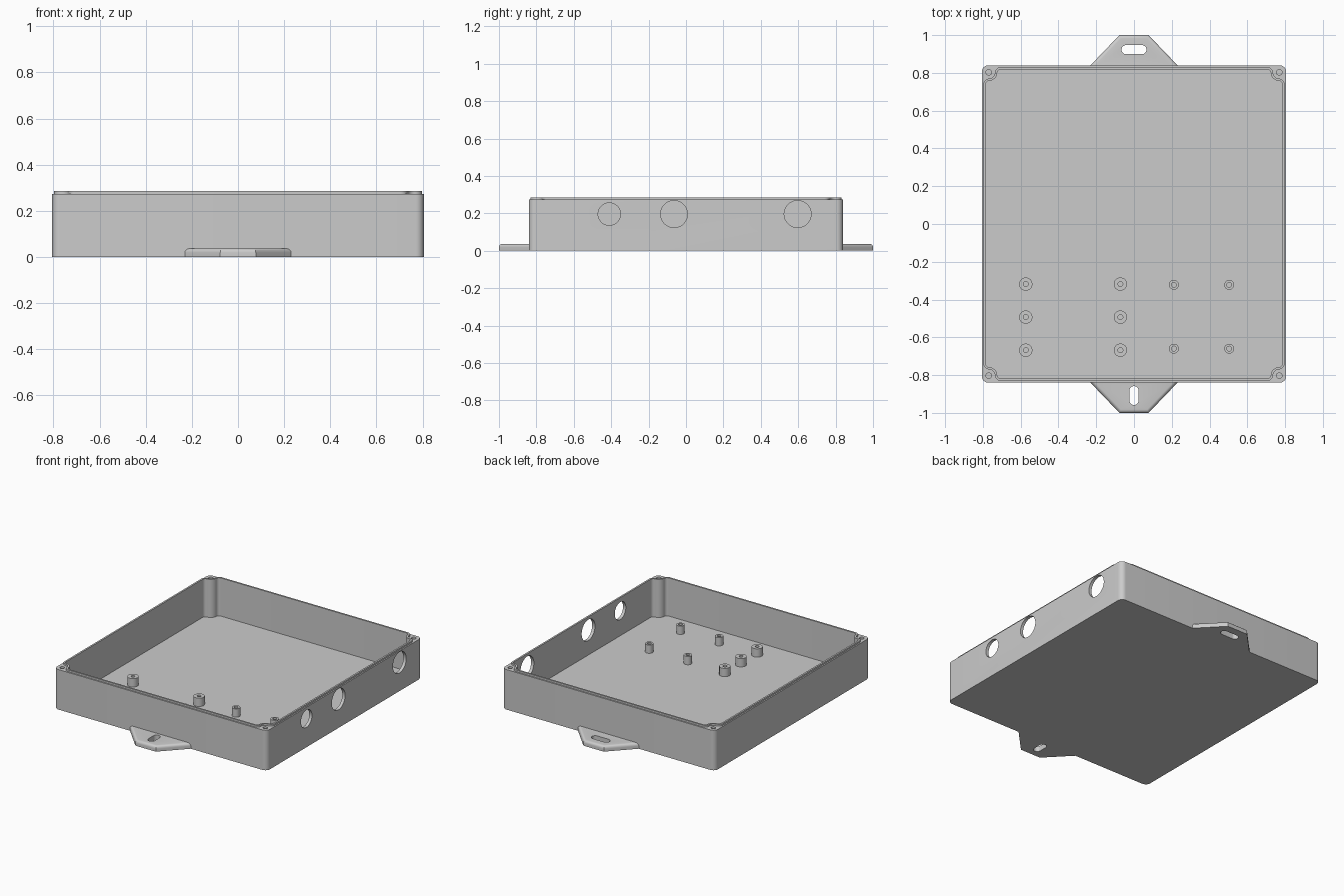
import bpy, bmesh
from math import sin, cos, pi, atan2, sqrt, radians
from mathutils import Matrix

if "Cube" in bpy.data.objects:
    bpy.data.objects.remove(bpy.data.objects["Cube"])

grey = bpy.data.materials.new("plain grey")
grey.use_nodes = True
GREY = (0.6, 0.6, 0.6, 1)
grey.diffuse_color = GREY
grey.node_tree.nodes["Principled BSDF"].inputs["Base Color"].default_value = GREY

HX, HY = 0.806, 0.84          # outer half sizes
RIM, LIP, FLOOR = 0.274, 0.286, 0.025
BOSS = 0.037                  # screw centre distance from the outer walls


def finish(name, bm):
    bmesh.ops.recalc_face_normals(bm, faces=bm.faces)
    mesh = bpy.data.meshes.new(name)
    bm.to_mesh(mesh)
    bm.free()
    mesh.materials.append(grey)
    obj = bpy.data.objects.new(name, mesh)
    bpy.context.collection.objects.link(obj)
    return obj


def prism_bm(points, z0, z1):
    bm = bmesh.new()
    face = bm.faces.new([bm.verts.new((x, y, z0)) for x, y in points])
    top = bmesh.ops.extrude_face_region(bm, geom=[face])["geom"]
    bmesh.ops.translate(bm, vec=(0, 0, z1 - z0),
                        verts=[v for v in top if isinstance(v, bmesh.types.BMVert)])
    return bm


def prism(name, points, z0, z1):
    return finish(name, prism_bm(points, z0, z1))


def cylinder(name, radius, depth, matrix):
    bm = bmesh.new()
    bmesh.ops.create_cone(bm, cap_ends=True, segments=48, radius1=radius,
                          radius2=radius, depth=depth, matrix=matrix)
    return finish(name, bm)


def arc(cx, cy, r, a0, a1, n=10):
    return [(cx + r * cos(a0 + (a1 - a0) * i / n),
             cy + r * sin(a0 + (a1 - a0) * i / n)) for i in range(n + 1)]


def four_corners(corner):
    """Mirror a +x +y corner path into a closed counter-clockwise outline."""
    back = corner[::-1]
    return (corner + [(-x, y) for x, y in back]
            + [(-x, -y) for x, y in corner] + [(x, -y) for x, y in back])


def notched_outline(inset):
    """Outline inside the walls that curves around the corner screw bosses."""
    hx, cx, cy = HX - inset, HX - BOSS, HY - BOSS
    r, f = 0.024 + inset, 0.041 - inset
    side = hx - f - cx
    drop = sqrt((r + f) ** 2 - side ** 2)
    a = atan2(drop, -side)
    first = arc(cx + side, cy - drop, f, 0, a)
    boss = arc(cx, cy, r, atan2(-drop, side), atan2(-side, drop) - pi
               if side > 0 else -pi + atan2(-side, drop))
    last = arc(cx - drop, cy + side, f, pi / 2 - a, pi / 2)
    return four_corners(first + boss[1:-1] + last)


def cut(obj, cutter):
    mod = obj.modifiers.new("cut", "BOOLEAN")
    mod.operation, mod.solver, mod.object = "DIFFERENCE", "EXACT", cutter
    cutter.hide_render = True
    bpy.context.view_layer.objects.active = obj
    bpy.ops.object.modifier_apply(modifier=mod.name)
    bpy.data.objects.remove(cutter)


parts = []

# Tray: rounded block, hollowed out around the corner bosses
R = 0.035
tray = prism("tray", four_corners(arc(HX - R, HY - R, R, 0, pi / 2)), 0, RIM)
cut(tray, prism("cavity", notched_outline(0.021), FLOOR, 0.4))

# Corner screw holes
for sx in (-1, 1):
    for sy in (-1, 1):
        spot = Matrix.Translation((sx * (HX - BOSS), sy * (HY - BOSS), RIM))
        cut(tray, cylinder("screw_hole", 0.015, 0.3, spot))

# Cable holes through the +x wall
for y, r in ((-0.41, 0.06), (-0.064, 0.072), (0.597, 0.072)):
    place = Matrix.Translation((HX, y, 0.196)) @ Matrix.Rotation(pi / 2, 4, "Y")
    cut(tray, cylinder("cable_hole", r, 0.12, place))
parts.append(tray)

# Raised sealing lip
lip = prism("sealing_lip", notched_outline(0.009), RIM - 0.0005, LIP)
cut(lip, prism("lip_opening", notched_outline(0.021), 0.2, 0.4))
parts.append(lip)


# Mounting lugs with a rounded upper edge and a slot
def lug(name, sign, slot_y, half_x, half_y):
    root = HY - 0.01
    pts = [(-0.24, root), (0.24, root), (0.077, 1), (-0.077, 1)]
    bm = prism_bm([(x, sign * y) for x, y in pts], 0, 0.037)
    edges = [e for e in bm.edges if all(v.co.z > 0.03 for v in e.verts)
             and any(abs(v.co.y) > 0.9 for v in e.verts)]
    bmesh.ops.bevel(bm, geom=edges, offset=0.018, segments=5, profile=0.5,
                    affect="EDGES")
    obj = finish(name, bm)
    r = min(half_x, half_y)
    corner = arc(half_x - r, half_y - r, r, 0, pi / 2)
    slot = [(x, y + slot_y) for x, y in four_corners(corner)]
    clean = [p for i, p in enumerate(slot)
             if abs(p[0] - slot[i - 1][0]) + abs(p[1] - slot[i - 1][1]) > 1e-5]
    cut(obj, prism("slot", clean, -0.1, 0.1))
    parts.append(obj)


lug("back_lug", 1, 0.923, 0.066, 0.024)
lug("front_lug", -1, -0.908, 0.024, 0.05)


# Board standoffs, turned from a profile with a blind hole
def standoff(x, y, radius):
    top, bore = FLOOR + 0.057, 0.013
    profile = [(0, FLOOR + 0.01), (bore, FLOOR + 0.01), (bore, top),
               (radius, top), (radius, FLOOR - 0.005)]
    bm = bmesh.new()
    verts = [bm.verts.new((r, 0, z)) for r, z in profile]
    edges = [bm.edges.new(pair) for pair in zip(verts, verts[1:])]
    bmesh.ops.spin(bm, geom=verts + edges, cent=(0, 0, 0), axis=(0, 0, 1),
                   angle=2 * pi, steps=32)
    bmesh.ops.remove_doubles(bm, verts=bm.verts, dist=1e-4)
    obj = finish("standoff", bm)
    obj.location = (x, y, 0)
    parts.append(obj)


for x in (-0.573, -0.072):
    for y in (-0.318, -0.493, -0.668):
        standoff(x, y, 0.035)
for x in (0.211, 0.504):
    for y in (-0.322, -0.66):
        standoff(x, y, 0.026)

# Smooth the round surfaces, keep edges sharp
bpy.ops.object.select_all(action="DESELECT")
for obj in parts:
    obj.select_set(True)
bpy.context.view_layer.objects.active = tray
bpy.ops.object.shade_smooth_by_angle(angle=radians(30))
